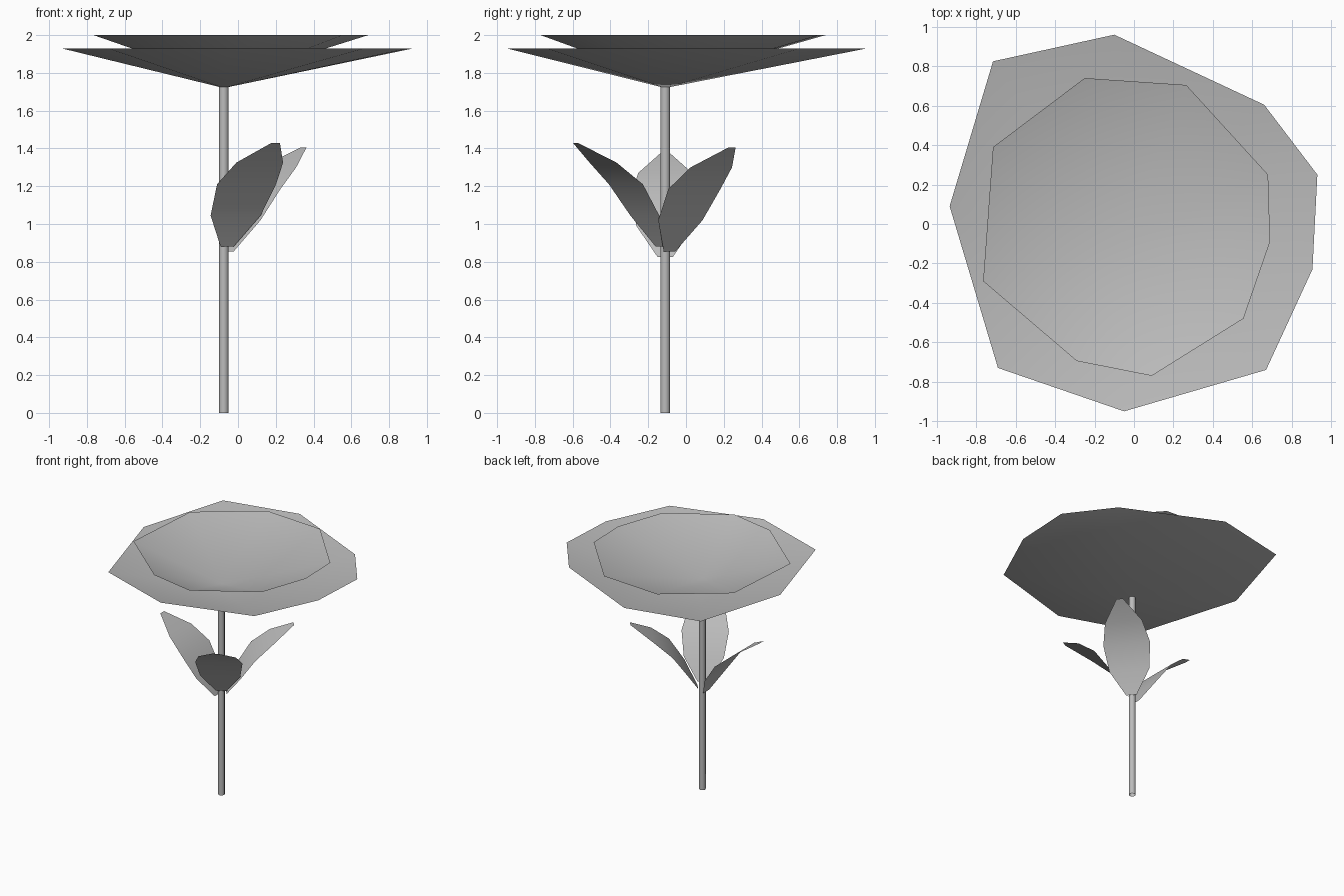
import bpy
import bmesh
from math import radians
from mathutils import Vector, Matrix

cube = bpy.data.objects.get("Cube")
if cube:
    bpy.data.objects.remove(cube, do_unlink=True)

grey = bpy.data.materials.new("soft_grey")
grey.use_nodes = True
COLOR = (0.5, 0.5, 0.5, 1)
grey.diffuse_color = COLOR
grey.node_tree.nodes["Principled BSDF"].inputs["Base Color"].default_value = COLOR

STEM = Vector((-0.075, -0.11, 0))


def finish(name, bm):
    """Turn a bmesh into a smooth grey object."""
    mesh = bpy.data.meshes.new(name)
    for face in bm.faces:
        face.smooth = True
    bm.to_mesh(mesh)
    bm.free()
    mesh.materials.append(grey)
    obj = bpy.data.objects.new(name, mesh)
    bpy.context.collection.objects.link(obj)
    return obj


def petal_cup(name, outline, rim_z, tip_z):
    """Shallow open cone from an irregular rim (clockwise) to a tip on the stem."""
    bm = bmesh.new()
    rim = [bm.verts.new((x, y, rim_z)) for x, y in outline]
    tip = bm.verts.new((STEM.x, STEM.y, tip_z))
    for a, b in zip(rim, rim[1:] + rim[:1]):
        bm.faces.new((b, a, tip))
    return finish(name, bm)


def leaf(name, angle, base_z):
    """Thin arching leaf: rows of (reach, height, half width)."""
    rows = [(0.035, 0, 0.04), (0.125, 0.165, 0.153), (0.24, 0.33, 0.18),
            (0.38, 0.445, 0.143), (0.55, 0.55, 0.025)]
    bm = bmesh.new()
    pairs = [[bm.verts.new((r, s * w, h)) for s in (-1, 1)] for r, h, w in rows]
    for (a, b), (c, d) in zip(pairs, pairs[1:]):
        bm.faces.new((a, c, d, b))
    place = Matrix.Translation(STEM + Vector((0, 0, base_z)))
    bm.transform(place @ Matrix.Rotation(radians(angle), 4, "Z"))
    return finish(name, bm)


# Flower: wide outer cup and smaller inner cup
petal_cup("outer_petals", [
    (-0.1, 0.96), (0.66, 0.605), (0.93, 0.25), (0.905, -0.23), (0.67, -0.74),
    (-0.05, -0.95), (-0.69, -0.73), (-0.935, 0.09), (-0.715, 0.825)], 1.93, 1.72)
petal_cup("inner_petals", [
    (-0.25, 0.74), (0.265, 0.705), (0.68, 0.25), (0.69, -0.09), (0.555, -0.48),
    (0.09, -0.77), (-0.29, -0.695), (-0.765, -0.29), (-0.715, 0.39)], 2.0, 1.76)

# Stem: open tube
STEM_TOP = 1.725
bm = bmesh.new()
bmesh.ops.create_cone(bm, cap_ends=False, segments=8, radius1=0.026, radius2=0.026,
                      depth=STEM_TOP)
bm.transform(Matrix.Translation(STEM + Vector((0, 0, STEM_TOP / 2))))
finish("stem", bm)

# Leaves around the stem
leaf("front_leaf", -60, 0.88)
leaf("back_left_leaf", 40, 0.855)
leaf("right_leaf", 180, 0.825)
